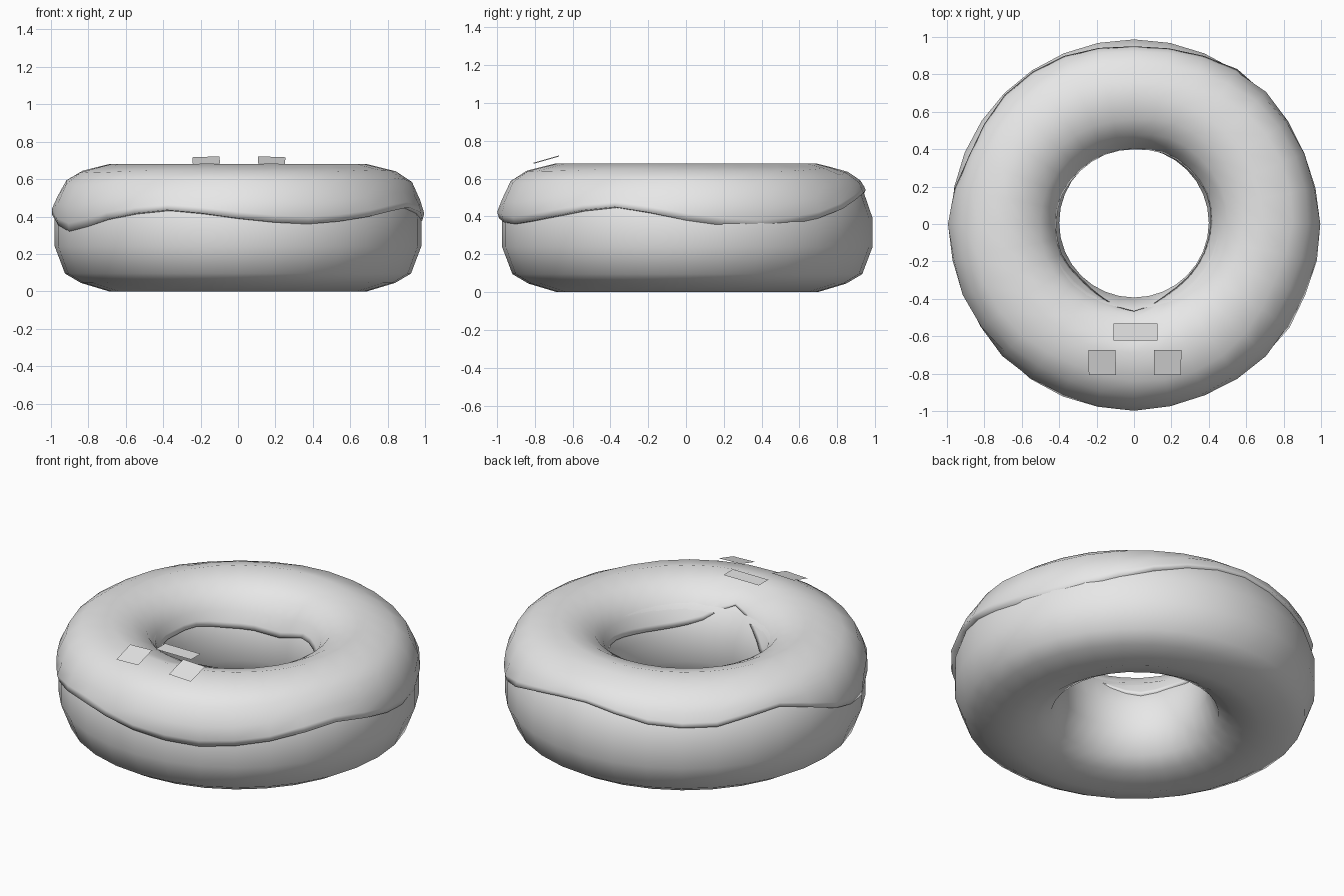
import bpy, bmesh, math
from mathutils import Euler, Vector

cube = bpy.data.objects.get("Cube")
if cube:
    bpy.data.objects.remove(cube, do_unlink=True)

SEGMENTS = 32
MID = 0.69

grey = bpy.data.materials.new("plain_grey")
grey.use_nodes = True
grey.diffuse_color = (0.8, 0.8, 0.8, 1)
grey.node_tree.nodes["Principled BSDF"].inputs["Base Color"].default_value = (0.8, 0.8, 0.8, 1)


def finish(name, bm, smooth=True):
    bmesh.ops.recalc_face_normals(bm, faces=bm.faces)
    for face in bm.faces:
        face.smooth = smooth
    mesh = bpy.data.meshes.new(name)
    bm.to_mesh(mesh)
    bm.free()
    mesh.materials.append(grey)
    obj = bpy.data.objects.new(name, mesh)
    bpy.context.collection.objects.link(obj)
    return obj


def ring_loft(name, section, closed, y_shift=0.0):
    """Sweep section(angle), a list of (radius, height), around the z axis."""
    bm = bmesh.new()
    rings = []
    for i in range(SEGMENTS):
        a = math.tau * i / SEGMENTS
        rings.append([bm.verts.new((r * math.cos(a), r * math.sin(a) + y_shift, z))
                      for r, z in section(a)])
    count = len(rings[0])
    for i, ring in enumerate(rings):
        after = rings[(i + 1) % SEGMENTS]
        for j in range(count if closed else count - 1):
            k = (j + 1) % count
            bm.faces.new((ring[j], after[j], after[k], ring[k]))
    return finish(name, bm)


def wave(values, angle):
    """Smooth periodic curve through evenly spaced values."""
    n = len(values)
    t = angle / math.tau * n
    i = int(math.floor(t + 1e-6))
    t -= i
    a, b, c, d = (values[(i + k) % n] for k in (-1, 0, 1, 2))
    return b + 0.5 * t * (c - a + t * (2*a - 5*b + 4*c - d + t * (3*(b - c) + d - a)))


def reach(profile, z):
    """Distance from the ring's middle circle at height z."""
    for (r0, z0), (r1, z1) in zip(profile, profile[1:]):
        if z >= z1:
            return r0 + (r1 - r0) * (z - z0) / (z1 - z0)
    return profile[-1][0]


# Dough: rounded section, mirrored about its middle circle
outer = [(0.15, 0.045), (0.235, 0.095), (0.29, 0.24), (0.29, 0.39), (0.235, 0.55), (0.155, 0.61)]
dough_section = ([(MID, 0.0)] + [(MID + d, z) for d, z in outer] + [(MID, 0.65)]
                 + [(MID - d, z) for d, z in reversed(outer)])
ring_loft("dough", lambda a: dough_section, True, 0.007)

# Icing: shell with wavy outer and inner edges, tucked into the dough
OUTER_EDGE = [.38, .34, .39, .49, .54, .49, .48, .53, .41, .32, .385, .435, .39, .36, .40, .45]
INNER_EDGE = [.46, .48, .465, .46, .41, .425, .44, .47, .47, .48, .45, .50, .58, .48, .44, .44]
OUTER_CURVE = [(0, .68), (.16, .64), (.24, .585), (.31, .43), (.29, .36), (.285, .28)]
INNER_CURVE = [(0, .68), (.15, .64), (.22, .59), (.285, .45), (.295, .38)]
STEPS = (0.87, 0.68, 0.36, 0.12, 0.0)


def half_section(edge, curve, side):
    points = []
    for f in STEPS:
        z = edge + (0.68 - edge) * f
        points.append((MID + side * reach(curve, z), z))
    r, z = points[-1]
    return points + [(r - side * 0.045, z - 0.005)]


def icing_section(a):
    out = half_section(wave(OUTER_EDGE, a), OUTER_CURVE, 1)
    inn = half_section(wave(INNER_EDGE, a), INNER_CURVE, -1)
    return out[::-1] + [(MID, 0.68)] + inn


ring_loft("icing", icing_section, False)


# Face plates: two tilted eyes and a level mouth
def plate(name, centre, width, depth, tilt=0.0, roll=0.0):
    bm = bmesh.new()
    turn = Euler((math.radians(tilt), math.radians(roll), 0))
    corners = [(-1, -1), (1, -1), (1, 1), (-1, 1)]
    bm.faces.new([bm.verts.new(Vector(centre) + turn.to_matrix()
                               @ Vector((u * width / 2, v * depth / 2, 0))) for u, v in corners])
    return finish(name, bm, False)


for side, label in ((1, "left"), (-1, "right")):
    plate(label + "_eye", (0.005 + side * 0.175, -0.74, 0.70), 0.145, 0.14, 16, side * 2)
plate("mouth", (0.007, -0.577, 0.705), 0.235, 0.09)
